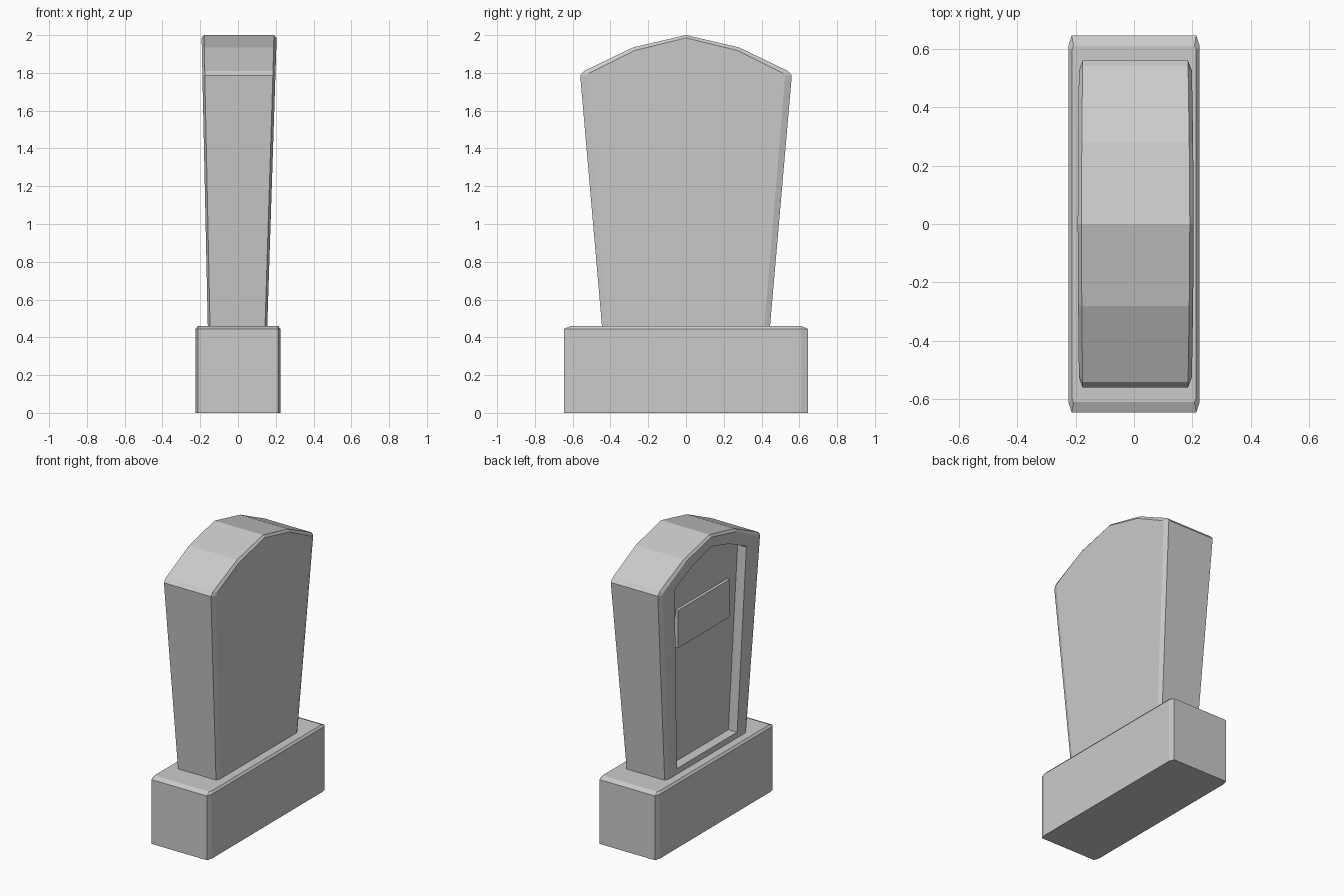
import bpy
import bmesh

if "Cube" in bpy.data.objects:
    bpy.data.objects.remove(bpy.data.objects["Cube"], do_unlink=True)

stone_grey = bpy.data.materials.new("stone_grey")
stone_grey.use_nodes = True
colour = (0.6, 0.6, 0.6, 1)
stone_grey.diffuse_color = colour
stone_grey.node_tree.nodes["Principled BSDF"].inputs["Base Color"].default_value = colour


def loft(name, rings):
    """Bridge equal rings of points in order and cap both ends."""
    bm = bmesh.new()
    loops = [[bm.verts.new(p) for p in ring] for ring in rings]
    for a, b in zip(loops, loops[1:]):
        for i in range(len(a)):
            j = (i + 1) % len(a)
            bm.faces.new((a[i], a[j], b[j], b[i]))
    bm.faces.new(loops[0])
    bm.faces.new(loops[-1])
    bmesh.ops.recalc_face_normals(bm, faces=bm.faces)
    mesh = bpy.data.meshes.new(name)
    bm.to_mesh(mesh)
    bm.free()
    mesh.materials.append(stone_grey)
    obj = bpy.data.objects.new(name, mesh)
    bpy.context.collection.objects.link(obj)
    return obj


def cut_rectangle(hx, hy, cx, cy, z):
    """Horizontal rectangle with its corners cut off."""
    half = [(hx, hy - cy), (hx - cx, hy), (cx - hx, hy), (-hx, hy - cy)]
    return [(x, y, z) for x, y in half] + [(-x, -y, z) for x, y in half]


def outline(half, bottom_x, top_x):
    """Mirrored (y, z) outline laid on a plane that leans outward with height."""
    points = half + [(-y, z) for y, z in reversed(half[:-1])]
    return [(bottom_x + (top_x - bottom_x) * (z - BASE_TOP) / (2 - BASE_TOP), y, z)
            for y, z in points]


BASE_TOP = 0.46

# Plinth with chamfered upright and top edges
loft("plinth", [
    cut_rectangle(0.225, 0.645, 0.012, 0.035, 0),
    cut_rectangle(0.225, 0.645, 0.012, 0.035, 0.445),
    cut_rectangle(0.213, 0.61, 0.006, 0.015, BASE_TOP),
])

# Headstone: chamfered slab with a recessed panel on its -x face
rim = [(0.445, BASE_TOP), (0.56, 1.785), (0.54, 1.81), (0.28, 1.935), (0, 2)]
face = [(0.415, BASE_TOP), (0.525, 1.785), (0.515, 1.797), (0.275, 1.918), (0, 1.985)]
panel = [(0.33, 0.5), (0.392, 1.765), (0.385, 1.775), (0.2, 1.862), (0, 1.92)]
loft("headstone", [
    outline(face, 0.155, 0.205),
    outline(rim, 0.143, 0.191),
    outline(rim, -0.148, -0.18),
    outline(face, -0.16, -0.193),
    outline(panel, -0.16, -0.193),
    outline(panel, -0.093, -0.126),
])

# Plaque standing out from the recessed panel
loft("plaque", [
    [(x, y, z) for y, z in ((-0.283, 1.31), (0.283, 1.31), (0.283, 1.57), (-0.283, 1.57))]
    for x in (-0.10, -0.137)
])
